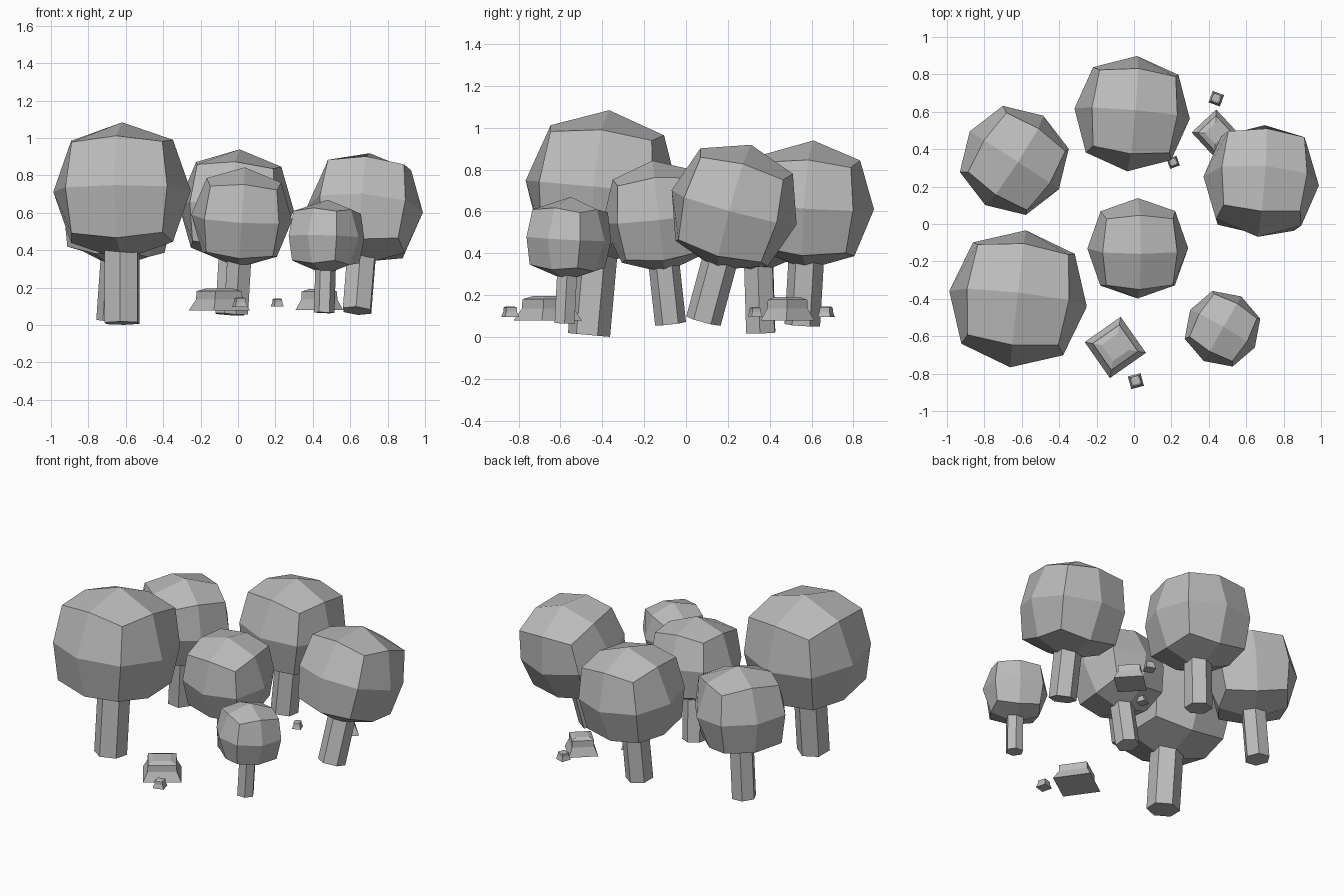
import bpy
import bmesh
from math import radians
from mathutils import Matrix, Vector

if "Cube" in bpy.data.objects:
    bpy.data.objects.remove(bpy.data.objects["Cube"], do_unlink=True)

# One flat grey for everything
grey = bpy.data.materials.new("plain_grey")
grey.use_nodes = True
GREY = (0.5, 0.5, 0.5, 1)
grey.diffuse_color = GREY
grey.node_tree.nodes["Principled BSDF"].inputs["Base Color"].default_value = GREY


def finish(bm, name, matrix):
    bmesh.ops.recalc_face_normals(bm, faces=bm.faces)
    mesh = bpy.data.meshes.new(name)
    bm.to_mesh(mesh)
    bm.free()
    mesh.materials.append(grey)
    obj = bpy.data.objects.new(name, mesh)
    obj.matrix_world = matrix
    bpy.context.collection.objects.link(obj)
    return obj


def tree(name, centre, radius, length, lean, yaw):
    """Rounded cube crown on a six-sided trunk, leaning as one piece."""
    axis = Vector((lean[0], lean[1], 1))
    turn = Vector((0, 0, 1)).rotation_difference(axis).to_matrix().to_4x4()
    place = Matrix.Translation(centre) @ turn @ Matrix.Rotation(radians(yaw), 4, "Z")

    # Crown: each cube face split in four and pushed outwards
    bm = bmesh.new()
    bmesh.ops.create_cube(bm, size=2)
    bmesh.ops.subdivide_edges(bm, edges=bm.edges[:], cuts=1, use_grid_fill=True)
    reach = {1: 1.0, 2: 0.74, 3: 0.66}
    for v in bm.verts:
        v.co *= radius * reach[sum(abs(c) > 0.5 for c in v.co)]
    finish(bm, name + "_crown", place)

    # Trunk: hexagonal prism that ends inside the crown
    bm = bmesh.new()
    top = -0.6 * radius
    bmesh.ops.create_cone(bm, cap_ends=True, segments=6, radius1=radius * 0.275,
                          radius2=radius * 0.275, depth=length + top,
                          matrix=Matrix.Translation((0, 0, (top - length) / 2)))
    finish(bm, name + "_trunk", place)


def rock(name, base, side, height, yaw):
    """Square-based stone with pinched sides and a low faceted top."""
    bm = bmesh.new()
    previous = None
    for level, scale in ((0, 1), (0.5, 0.76), (0.88, 0.74), (1, 0.45)):
        h = side / 2 * scale
        ring = [bm.verts.new((x * h, y * h, level * height))
                for x, y in ((-1, -1), (1, -1), (1, 1), (-1, 1))]
        if previous is None:
            bm.faces.new(ring)
        else:
            for i in range(4):
                j = (i + 1) % 4
                bm.faces.new((previous[i], previous[j], ring[j], ring[i]))
        previous = ring
    bm.faces.new(previous)
    finish(bm, name, Matrix.Translation(base) @ Matrix.Rotation(radians(yaw), 4, "Z"))


# Trees: crown centre, crown radius, length down to the foot, lean, yaw
tree("front_right_tree", (-0.62, -0.40, 0.715), 0.37, 0.708, (0.0, 0.09), -6.5)
tree("back_right_tree", (-0.64, 0.34, 0.59), 0.285, 0.57, (0.07, -0.03), -33)
tree("back_tree", (-0.01, 0.59, 0.63), 0.31, 0.575, (0.06, 0.06), -5)
tree("middle_tree", (0.02, -0.13, 0.575), 0.27, 0.515, (0.06, -0.11), 0)
tree("left_tree", (0.68, 0.23, 0.62), 0.31, 0.565, (0.08, 0.27), -4)
tree("small_front_tree", (0.473, -0.56, 0.47), 0.2, 0.405, (0.03, 0.05), -30)

# Rocks and pebbles
rock("front_rock", (-0.1, -0.66, 0.078), 0.235, 0.117, 35)
rock("back_rock", (0.435, 0.485, 0.08), 0.18, 0.112, 43)
rock("front_pebble", (0.01, -0.84, 0.095), 0.07, 0.052, 15)
rock("middle_pebble", (0.21, 0.33, 0.098), 0.055, 0.045, 20)
rock("back_pebble", (0.44, 0.67, 0.095), 0.065, 0.052, -20)
